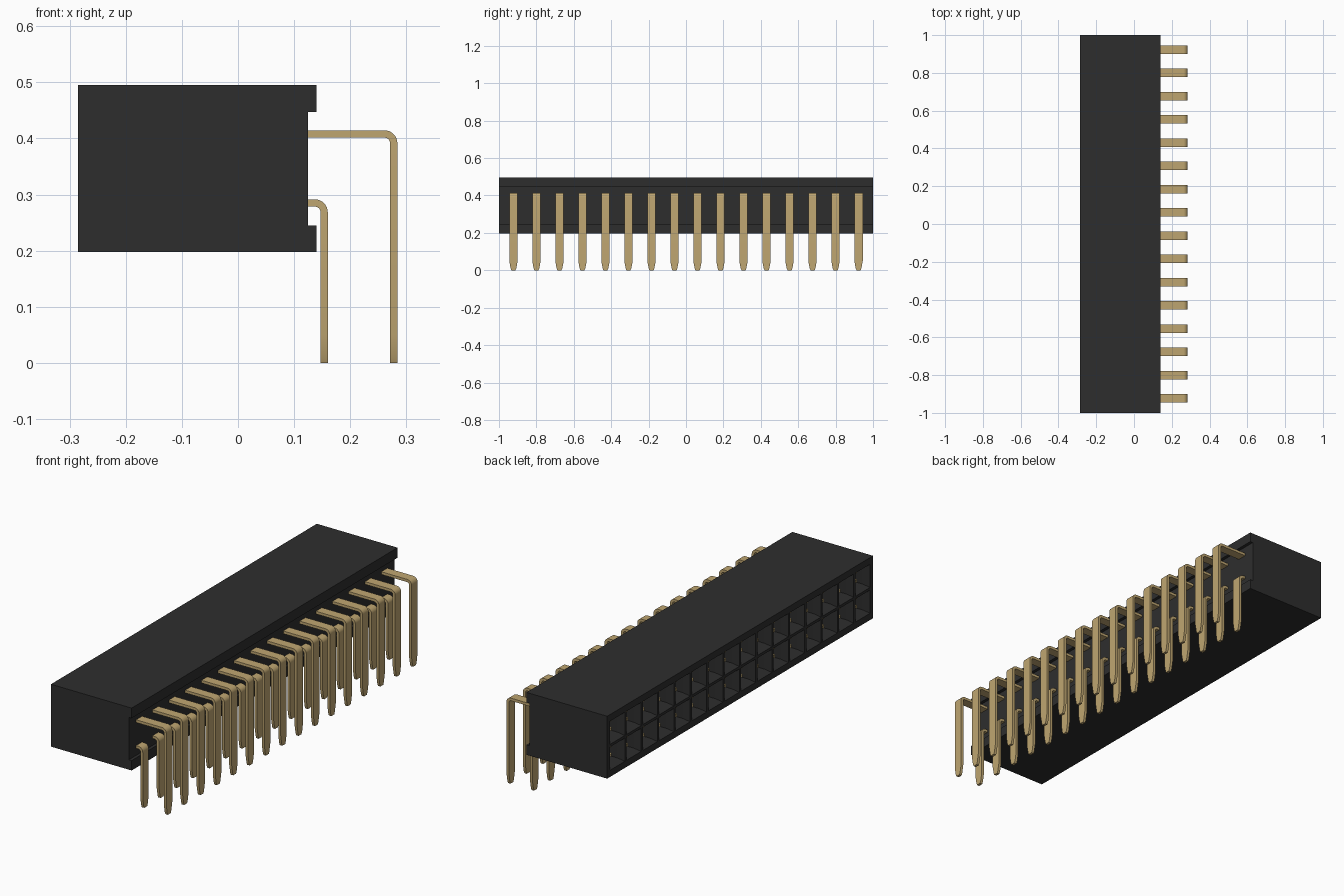
import bpy, bmesh, math
from mathutils import Vector

cube = bpy.data.objects.get("Cube")
if cube:
    bpy.data.objects.remove(cube)

PITCH, COUNT = 0.123, 16
X0, X1, X2 = -0.285, 0.125, 0.14        # socket face, recessed rear, rear lips
Z0, Z1 = 0.198, 0.495
MID = (Z0 + Z1) / 2
ROWS = {"lower": (MID - PITCH / 2, 0.1535), "upper": (MID + PITCH / 2, 0.2775)}
THICK, WIDTH = 0.013, 0.045


def material(name, rgb, rough, metal=0.0):
    m = bpy.data.materials.new(name)
    m.use_nodes = True
    m.diffuse_color = (*rgb, 1)
    bsdf = next(n for n in m.node_tree.nodes if n.type == 'BSDF_PRINCIPLED')
    bsdf.inputs["Base Color"].default_value = (*rgb, 1)
    bsdf.inputs["Roughness"].default_value = rough
    bsdf.inputs["Metallic"].default_value = metal
    return m


BLACK = material("black plastic", (0.027, 0.027, 0.027), 0.6)
GOLD = material("gold metal", (0.52, 0.38, 0.165), 0.4)


def to_mesh(bm, name, mat, smooth=False):
    bmesh.ops.recalc_face_normals(bm, faces=bm.faces)
    mesh = bpy.data.meshes.new(name)
    bm.to_mesh(mesh)
    bm.free()
    mesh.materials.append(mat)
    if smooth:
        for p in mesh.polygons:
            p.use_smooth = True
        mesh.set_sharp_from_angle(angle=math.radians(30))
    return mesh


def add(name, mesh, loc=(0, 0, 0)):
    ob = bpy.data.objects.new(name, mesh)
    ob.location = loc
    bpy.context.collection.objects.link(ob)
    return ob


def strip(bm, stations):
    """Flat strip along (x, z, tangent angle, width) stations."""
    rings = []
    for x, z, a, w in stations:
        n = Vector((-math.sin(a), 0, math.cos(a))) * THICK / 2
        c = Vector((x, 0, z))
        y = Vector((0, w / 2, 0))
        rings.append([bm.verts.new(p) for p in (c + n + y, c + n - y, c - n - y, c - n + y)])
    for r, s in zip(rings, rings[1:]):
        for i in range(4):
            j = (i + 1) % 4
            bm.faces.new((r[i], r[j], s[j], s[i]))
    bm.faces.new(rings[0])
    bm.faces.new(rings[-1][::-1])


# Housing: grid of cells on the socket face, each sunk as a chamfered hole
bm = bmesh.new()
ys = [-1] + [(i - COUNT / 2) * PITCH for i in range(COUNT + 1)] + [1]
zs = [Z0] + [MID + k * PITCH for k in (-1, 0, 1)] + [Z1]
grid = [[bm.verts.new((X0, y, z)) for z in zs] for y in ys]
cells = []
for i in range(len(ys) - 1):
    for j in range(len(zs) - 1):
        f = bm.faces.new((grid[i][j], grid[i][j + 1], grid[i + 1][j + 1], grid[i + 1][j]))
        f.normal_update()
        if 0 < i <= COUNT and 0 < j <= 2:
            cells.append(f)

# Outer walls and recessed rear
border = [e for e in bm.edges if e.is_boundary]
ext = bmesh.ops.extrude_edge_only(bm, edges=border)["geom"]
rear = [v for v in ext if isinstance(v, bmesh.types.BMVert)]
bmesh.ops.translate(bm, verts=rear, vec=(X1 - X0, 0, 0))
bmesh.ops.contextual_create(bm, geom=[e for e in bm.edges if e.is_boundary])

# Funnel mouth, then straight bore
bmesh.ops.inset_individual(bm, faces=cells, thickness=0.009)
bmesh.ops.inset_individual(bm, faces=cells, thickness=0.018)
for f in cells:
    bmesh.ops.translate(bm, verts=f.verts, vec=(0.03, 0, 0))
bores = bmesh.ops.extrude_discrete_faces(bm, faces=cells)["faces"]
for f in bores:
    bmesh.ops.translate(bm, verts=f.verts, vec=(0.31, 0, 0))
add("housing", to_mesh(bm, "housing", BLACK))

# Rear lips along the top and bottom edges
for name, lo, hi in (("bottom_lip", Z0, 0.245), ("top_lip", 0.447, Z1)):
    bm = bmesh.new()
    bmesh.ops.create_cube(bm, size=1)
    bmesh.ops.scale(bm, verts=bm.verts, vec=(X2 - X1, 2, hi - lo))
    bmesh.ops.translate(bm, verts=bm.verts, vec=((X1 + X2) / 2, 0, (lo + hi) / 2))
    add(name, to_mesh(bm, name, BLACK))

# Right-angle pins with tapered tips
R = 0.0165
pins = {}
for row, (z, x) in ROWS.items():
    path = [(0.04, z, 0, WIDTH)]
    for k in range(9):
        a = math.pi / 2 * k / 8
        path.append((x - R + R * math.sin(a), z - R + R * math.cos(a), -a, WIDTH))
    path += [(x, 0.05, -math.pi / 2, WIDTH), (x, 0.012, -math.pi / 2, 0.031),
             (x, 0, -math.pi / 2, 0.022)]
    bm = bmesh.new()
    strip(bm, path)
    pins[row] = to_mesh(bm, row + "_pin", GOLD, True)

# Spring contact: two leaves pinching together near the mouth
bm = bmesh.new()
for s in (1, -1):
    strip(bm, [(-0.24, s * 0.022, 0, 0.04), (-0.2, s * 0.01, 0, 0.04),
               (-0.16, s * 0.014, 0, 0.04), (-0.04, s * 0.024, 0, 0.04),
               (0.065, s * 0.024, 0, 0.04)])
contact = to_mesh(bm, "spring_contact", GOLD)

for i in range(COUNT):
    y = (i - (COUNT - 1) / 2) * PITCH
    for row, (z, x) in ROWS.items():
        add(f"{row}_pin_{i + 1}", pins[row], (0, y, 0))
        add(f"{row}_contact_{i + 1}", contact, (0, y, z))
